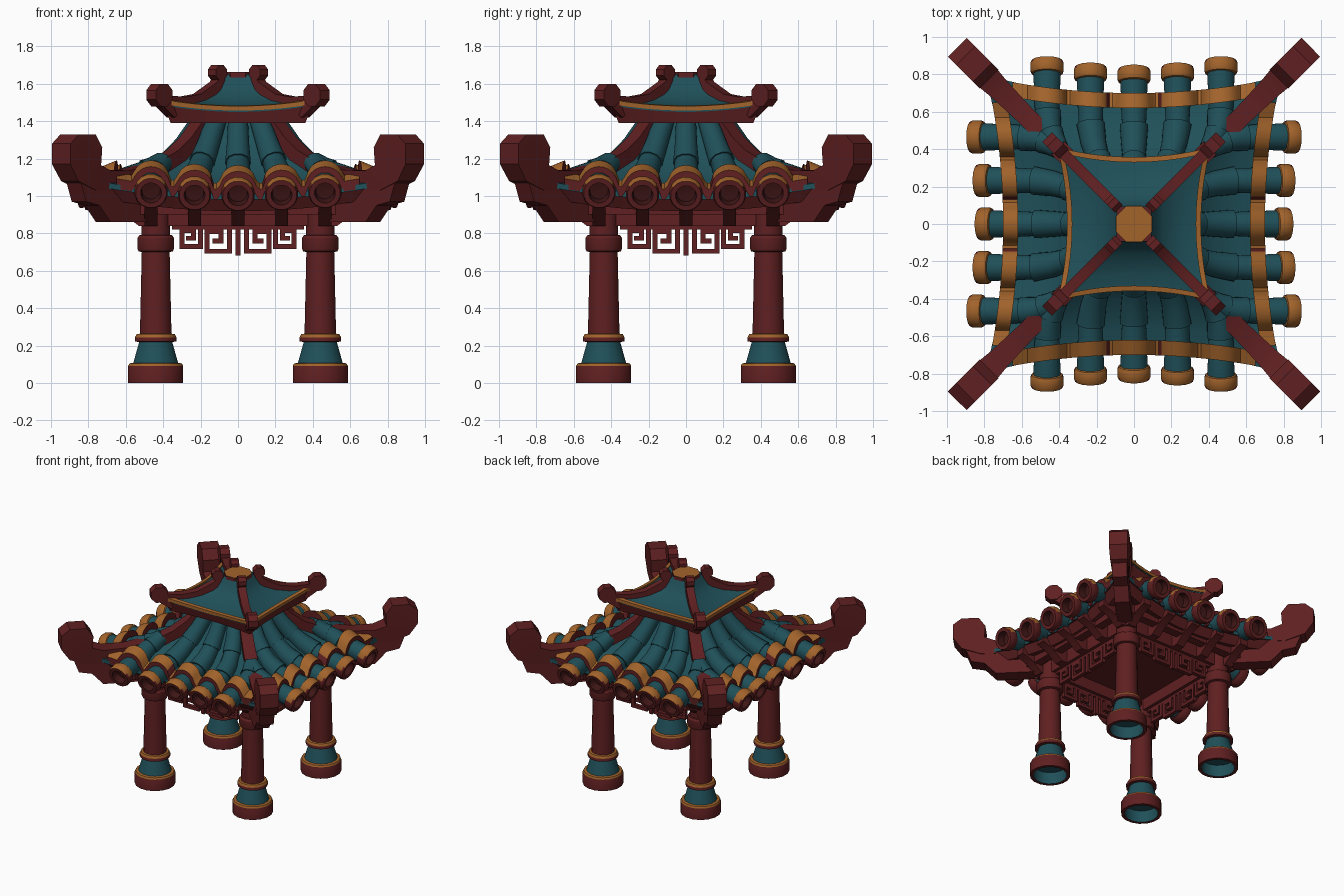
import bpy, bmesh, math
from mathutils import Vector, Matrix

if "Cube" in bpy.data.objects:
    bpy.data.objects.remove(bpy.data.objects["Cube"])

def material(name, rgb):
    m = bpy.data.materials.new(name)
    m.diffuse_color = (*rgb, 1)
    m.use_nodes = True
    m.node_tree.nodes["Principled BSDF"].inputs["Base Color"].default_value = m.diffuse_color
    return m

MATS = [material("dark_red", (0.115, 0.014, 0.015)),
        material("teal", (0.014, 0.080, 0.100)),
        material("ochre", (0.36, 0.125, 0.024)),
        material("deep_maroon", (0.05, 0.008, 0.008))]
RED, TEAL, OCHRE, MAROON = 0, 1, 2, 3

def build(name, lofts, rule=RED, turns=4):
    """Each loft is a list of closed point rings, capped; repeated around z by quarter turns."""
    out = bmesh.new()
    for rings in lofts:
        bm = bmesh.new()
        vs = [[bm.verts.new(Vector(p)) for p in r] for r in rings]
        n = len(vs[0])
        for a, b in zip(vs, vs[1:]):
            for i in range(n):
                j = (i + 1) % n
                bm.faces.new((a[i], a[j], b[j], b[i]))
        caps = [bm.faces.new(vs[0]), bm.faces.new(vs[-1])]
        bmesh.ops.recalc_face_normals(bm, faces=list(bm.faces))
        bm.normal_update()
        for f in bm.faces:
            f.material_index = rule(f.calc_center_median(), f.normal) if callable(rule) else rule
        bmesh.ops.triangulate(bm, faces=[c for c in caps if len(c.verts) > 4])
        for k in range(turns):
            rot = Matrix.Rotation(k * math.pi / 2, 3, 'Z')
            cp = {v: out.verts.new(rot @ v.co) for v in bm.verts}
            for f in bm.faces:
                out.faces.new([cp[v] for v in f.verts]).material_index = f.material_index
        bm.free()
    me = bpy.data.meshes.new(name)
    out.to_mesh(me)
    out.free()
    for m in MATS:
        me.materials.append(m)
    me.shade_smooth()
    me.set_sharp_from_angle(angle=math.radians(32))
    ob = bpy.data.objects.new(name, me)
    bpy.context.collection.objects.link(ob)
    return ob

def box(x0, x1, y0, y1, z0, z1):
    return [[(x, y0, z0), (x, y1, z0), (x, y1, z1), (x, y0, z1)] for x in (x0, x1)]

def circle(c, d, r, n):
    """Circle about c, facing d, with one axis kept horizontal."""
    d = Vector(d).normalized()
    a = d.cross(Vector((0, 0, 1))) if abs(d.z) < 0.99 else Vector((1, 0, 0))
    a.normalize()
    b = d.cross(a)
    return [Vector(c) + r * (math.cos(t) * a + math.sin(t) * b)
            for t in [2 * math.pi * (i + 0.5) / n for i in range(n)]]

def diagonal(points):
    """Plate standing on the front right diagonal: (distance along x, z, half width)."""
    k = math.sqrt(0.5)
    return [[(t + s * w * k, -t + s * w * k, z) for t, z, w in points] for s in (-1, 1)]

def octagon(t, z, r, w):
    return diagonal([(t + r * 0.75 * math.cos(a), z + r * math.sin(a), w)
                     for a in [math.pi * (i + 0.5) / 4 for i in range(8)]])

# Curved roof faces: (half width at hip, plan sag, hip height, height sag)
LOW = [(.17, 0, 1.43, 0), (.25, 0, 1.30, .01), (.34, .02, 1.20, .02),
       (.46, .04, 1.13, .035), (.62, .06, 1.08, .05), (.80, .12, 1.09, .08)]
HIGH = [(.09, 0, 1.65, 0), (.12, 0, 1.58, 0), (.16, .004, 1.545, .003),
        (.22, .01, 1.515, .008), (.30, .03, 1.50, .02), (.40, .05, 1.505, .035)]

def roof_point(levels, h, x, dz=0):
    for a, b in zip(levels, levels[1:]):
        if h <= b[0] or b is levels[-1]:
            f = (h - a[0]) / (b[0] - a[0])
            c, z, e = [a[i] + f * (b[i] - a[i]) for i in (1, 2, 3)]
            break
    s = 1 - min(1, abs(x / h)) ** 2
    return Vector((x, -(h - c * s), z - e * s + dz))

US = [i / 8 - 1 for i in range(17)]

def roof_slab(levels, thick):
    hs = [l[0] for l in levels]
    return [[roof_point(levels, h, h * u) for h in hs] +
            [roof_point(levels, h, h * u, -thick) for h in reversed(hs)] for u in US]

def edge_band(levels, section):
    return [[roof_point(levels, h, h * u, dz) for h, dz in section] for u in US]

under_red = lambda c, n: RED if n.z < -0.05 else TEAL
build("lower_roof", [roof_slab(LOW, .03)], under_red)
build("upper_roof", [roof_slab(HIGH, .02)], under_red)
build("lower_eave_board", [edge_band(LOW, [(.78, -.03), (.72, -.10), (.60, -.10), (.60, -.03)])])
build("upper_eave_trim", [edge_band(HIGH, [(.375, .012), (.41, .012), (.41, -.012), (.375, -.012)])], OCHRE)
build("upper_eave_board", [[[roof_point(HIGH, .40, .40 * u, -.012),
                             (.36 * u, -.36 + .03 * (1 - u * u), 1.39),
                             (.15 * u, -.15, 1.39), (.15 * u, -.15, 1.46)] for u in US]])

# Tile tubes with flared segments, and their open end caps
TILE_X = [-.465, -.2325, 0, .2325, .465]
tubes, caps = [], []
for xk in TILE_X:
    q = (xk / .465) ** 2
    h0 = .40 if q > .9 else .2
    path = []
    for k in (0, .18, .34, .52, .76, 1):
        h = h0 + (.70 - h0) * k
        f = 1 - .45 * (max(0, .62 - h) / .4) ** 2
        path.append(roof_point(LOW, h, xk * f, .02))
    end = Vector((xk, -.765 - .045 * q, 1.02 + .015 * q))
    path.append(end)
    for i0, i1, r0, r1 in ((0, 2, .055, .070), (2, 4, .062, .078), (4, 6, .066, .075)):
        rings = []
        for i in range(i0, i1 + 1):
            d = path[min(i + 1, 6)] - path[max(i - 1, 0)]
            rings.append(circle(path[i], d, r0 + (r1 - r0) * (i - i0) / (i1 - i0), 12))
        tubes.append(rings)
    d = Vector((0, -1, -.3)).normalized()
    profile = [(.07, -.01), (.083, -.005), (.09, .01), (.09, .05), (.083, .066),
               (.056, .066), (.05, .01), (.002, .005)]
    caps.append([circle(end + d * t, d, r, 16) for r, t in profile])

def cap_colour(c, n):
    xk = min(TILE_X, key=lambda t: abs(t - c.x))
    q = (xk / .465) ** 2
    v = c - Vector((xk, -.765 - .045 * q, 1.02 + .015 * q))
    d = Vector((0, -1, -.3)).normalized()
    if (v - d * v.dot(d)).length < .056 and v.dot(d) > 0:
        return MAROON
    return OCHRE if n.z > .25 else RED

build("roof_tiles", tubes, TEAL)
build("tile_end_caps", caps, cap_colour)

# Scalloped band arching over the tiles
band = []
for i in range(81):
    x = -.65 + 1.30 * i / 80
    q = (x / .66) ** 2
    top = 1.035 + .06 * q
    for xk in TILE_X:
        if abs(x - xk) < .1:
            top = max(top, 1.032 + .025 * (xk / .465) ** 2 + math.sqrt(.1 ** 2 - (x - xk) ** 2))
    y = -(.70 + .06 * q)
    band.append([(x, y, top - .055), (x, y, top), (x, y + .08, top + .033), (x, y + .08, top - .055)])
build("scalloped_eave_band", [band], lambda c, n: OCHRE if n.z > .3 else RED)

# Hip ridges with upturned horns and corner beams below
ridge = [(.17, 1.47, .045), (.22, 1.40, .045), (.28, 1.315, .045), (.35, 1.245, .047),
         (.46, 1.18, .05), (.60, 1.14, .053), (.72, 1.135, .06), (.78, 1.165, .068),
         (.775, 1.26, .07), (.81, 1.33, .07), (.90, 1.33, .07), (.945, 1.28, .07),
         (.945, 1.17, .07), (.90, 1.08, .065), (.80, 1.03, .06), (.62, 1.03, .05),
         (.46, 1.08, .045), (.34, 1.15, .04), (.25, 1.25, .04), (.17, 1.38, .04)]
build("hip_ridges", [diagonal(ridge)])
build("corner_beams", [diagonal([(t, z, .055) for t, z in (
    (.88, 1.08), (.85, .97), (.78, .95), (.72, .86), (.42, .86), (.42, 1.0), (.62, 1.05))])])
build("upper_hip_ridges", [diagonal([(t, z, .03) for t, z in (
    (.09, 1.68), (.13, 1.61), (.22, 1.545), (.30, 1.53), (.42, 1.54),
    (.42, 1.48), (.36, 1.42), (.30, 1.47), (.22, 1.49), (.12, 1.55), (.09, 1.62))])])
build("ridge_knobs", [octagon(.42, 1.54, .065, .036), octagon(.11, 1.66, .043, .03)])

# Flat eight sided top plate
build("top_plate", [[circle((0, 0, z), (0, 0, 1), .105, 8) for z in (1.63, 1.662)]],
      lambda c, n: OCHRE if n.z > .5 else RED, 1)

# Columns, hollow at the foot
def column_colour(c, n):
    if c.z > .3:
        return RED
    if n.z > .35:
        return OCHRE
    r = math.hypot(c.x + .44, c.y + .44)
    return TEAL if (.10 < c.z < .215 and n.z > -.5) or (r < .128 and c.z < .105) else RED

column = [(.002, .095), (.125, .095), (.125, 0), (.15, 0), (.15, .092), (.143, .105),
          (.122, .108), (.09, .22), (.113, .222), (.113, .245), (.104, .262),
          (.086, .264), (.076, .70), (.094, .705), (.1, .72), (.1, .775), (.09, .79),
          (.078, .792), (.078, .95)]
build("columns", [[circle((-.44, -.44, z), (0, 0, 1), r, 16) for r, z in column]], column_colour)

# Beam frame, ceiling and a bracket under each tile
build("beam_frame", [box(-.48, .48, -.48, -.40, .84, .95), box(-.6, .6, -.60, -.53, .90, .98)])
build("ceiling", [box(-.46, .46, -.46, .46, .93, .95)], RED, 1)
side = [(.44, .84), (.53, .84), (.62, .91), (.71, .94), (.71, .99), (.44, .99)]
build("eave_brackets", [[[(x + s, -y, z) for y, z in side] for s in (-.035, .035)] for x in TILE_X])

# Key fret panels hanging between the columns
def key(x0, w, z0, z1):
    p = [(0, 1), (0, 0), (1, 0), (1, .78), (.38, .78), (.38, .4), (.66, .4)]
    p = [(x0 + w * a, z0 + (z1 - z0) * b) for a, b in p]
    return list(zip(p, p[1:]))

bars = key(.045, .12, .705, .84) + key(.20, .10, .73, .84)
bars = bars + [((-a[0], a[1]), (-b[0], b[1])) for a, b in bars]
bars += [((0, .695), (0, .84)), ((-.34, .835), (.34, .835))]
g = .013
build("fret_panels", [box(min(a[0], b[0]) - g, max(a[0], b[0]) + g, -.455, -.425,
                          min(a[1], b[1]) - g, max(a[1], b[1]) + g) for a, b in bars])
